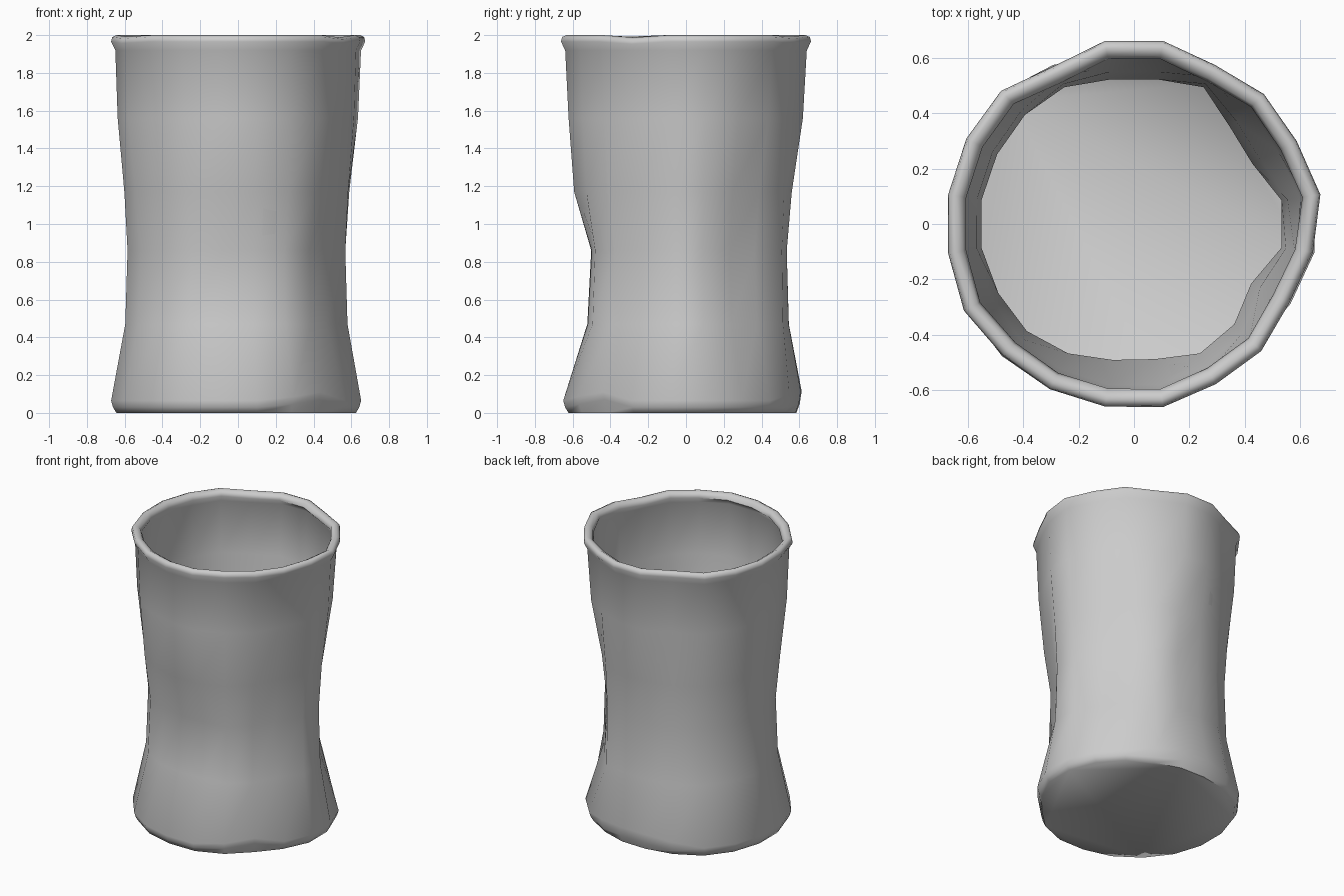
import bpy, bmesh
from math import radians, sin, cos

if "Cube" in bpy.data.objects:
    bpy.data.objects.remove(bpy.data.objects["Cube"])

# Radii every 18 degrees, starting at 9 degrees from +x
RIM = [.682, .66, .664, .645, .67, .67, .64, .68, .68, .68,
       .68, .69, .672, .67, .668, .67, .65, .65, .63, .655]
WAIST = [.575, .51, .515, .57, .54, .54, .57, .58, .585, .592,
         .592, .58, .57, .54, .508, .505, .54, .535, .505, .575]
FOOT = [.66, .65, .63, .615, .615, .62, .645, .675, .68, .68,
        .68, .68, .675, .67, .658, .658, .645, .62, .635, .66]
ANGLES = [radians(9 + 18 * i) for i in range(20)]


def wall(i, z):
    # Crushed wall radius at height z: foot -> waist -> rim
    front = max(0, -sin(ANGLES[i])) ** 2
    top = RIM[i] - .022
    w, f = WAIST[i], FOOT[i]
    keys = [(.07, f), (.47, w + .14 * (f - w)), (.86, w),
            (1.17, w + (.25 + .42 * front) * (top - w)),
            (1.56, w + (.8 + .07 * front) * (top - w)), (1.93, top)]
    for (z0, r0), (z1, r1) in zip(keys, keys[1:]):
        if z <= z1:
            return r0 + (r1 - r0) * max(0, z - z0) / (z1 - z0)
    return top


def inner(i, z):
    # Inner wall: thicker at the sides than at front and back
    thin = .01 + .025 * cos(ANGLES[i]) ** 2
    return wall(i, z) - thin


bm = bmesh.new()
rings = []


def ring(z, radius, lift=None):
    lift = lift or {}
    rings.append([bm.verts.new((radius(i) * cos(a), radius(i) * sin(a), z + lift.get(i, 0)))
                  for i, a in enumerate(ANGLES)])


# Outer shell from the base up, with one knocked corner at the foot
ring(0, lambda i: FOOT[i] - .028)
ring(.03, lambda i: FOOT[i] - .01, {17: .04, 16: .015, 4: .02, 5: .02})
ring(.065, lambda i: FOOT[i], {17: .045, 16: .02, 4: .05, 5: .05, 3: .03, 6: .03})
for z in (.47, .86, 1.17, 1.56, 1.92):
    ring(z, lambda i, z=z: wall(i, z))

# Rolled rim
dip = {18: -.012, 3: -.008, 11: -.008}
ring(1.965, lambda i: RIM[i], dip)
ring(1.99, lambda i: RIM[i] - .006, dip)
ring(2.0, lambda i: RIM[i] - .028, dip)
ring(1.985, lambda i: RIM[i] - .055, dip)
ring(1.96, lambda i: RIM[i] - .066, dip)
ring(1.92, lambda i: inner(i, 1.92))

# Inner wall down to the floor
for z in (1.56, 1.17, .86, .47, .07):
    ring(z, lambda i, z=z: inner(i, z))
ring(.025, lambda i: FOOT[i] - .045)

for a, b in zip(rings, rings[1:]):
    for i in range(20):
        j = (i + 1) % 20
        bm.faces.new((a[i], a[j], b[j], b[i]))
bm.faces.new(rings[0][::-1])
bm.faces.new(rings[-1])
bmesh.ops.recalc_face_normals(bm, faces=bm.faces)

mesh = bpy.data.meshes.new("dented_cup")
bm.to_mesh(mesh)
bm.free()
cup = bpy.data.objects.new("dented_cup", mesh)
bpy.context.collection.objects.link(cup)
bpy.context.view_layer.objects.active = cup
cup.select_set(True)
bpy.ops.object.shade_smooth_by_angle(angle=radians(60))
